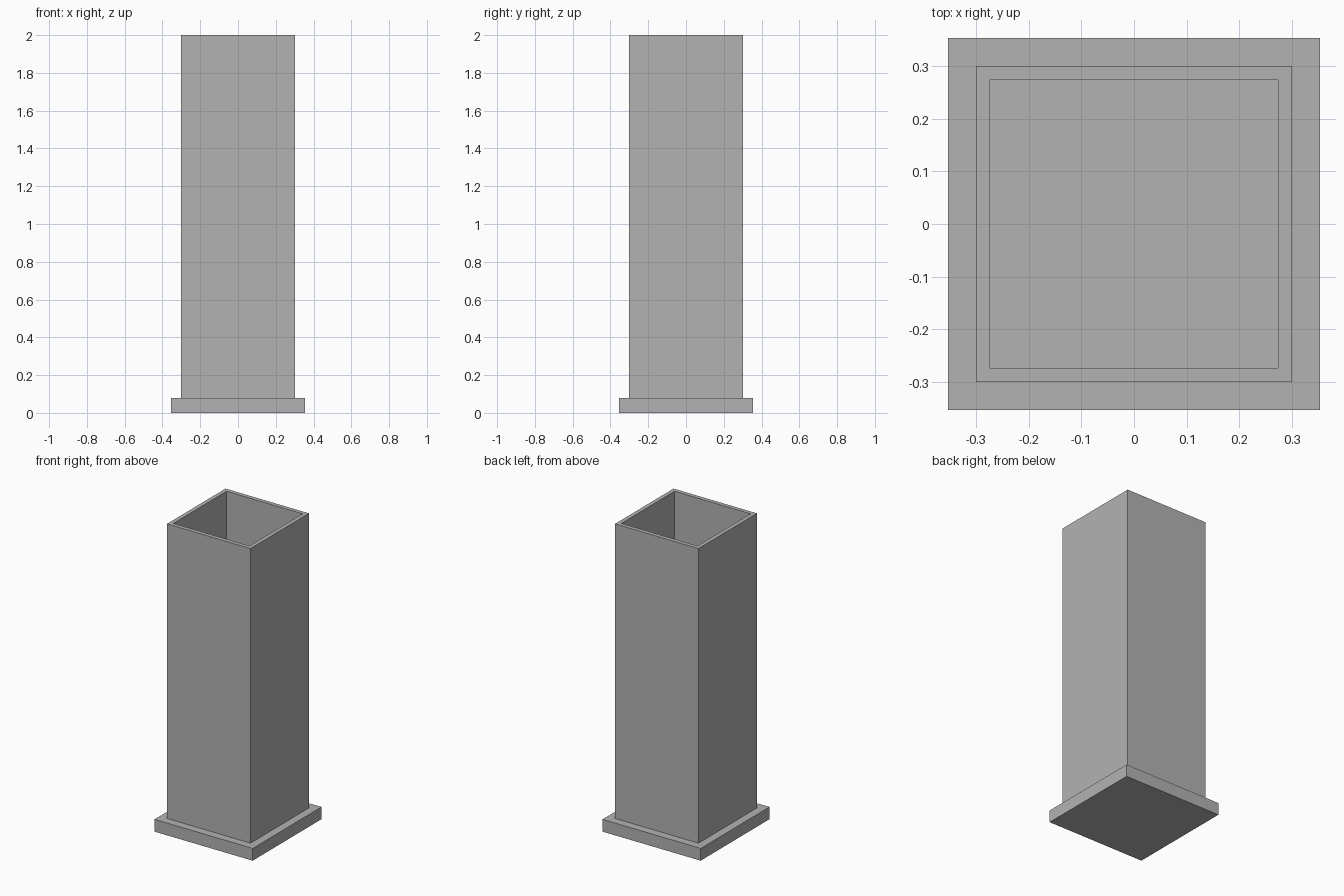
import bpy
import bmesh

cube = bpy.data.objects.get("Cube")
if cube:
    bpy.data.objects.remove(cube, do_unlink=True)

BASE_HALF, BASE_TOP = 0.354, 0.08
TUBE_HALF, BORE_HALF, TUBE_TOP = 0.301, 0.274, 2.0

grey = bpy.data.materials.new("plain grey")
grey.use_nodes = True
colour = (0.45, 0.45, 0.45, 1)
grey.diffuse_color = colour
grey.node_tree.nodes["Principled BSDF"].inputs["Base Color"].default_value = colour


def square(bm, half, z):
    """Four corner vertices of a centred square."""
    signs = [(-1, -1), (1, -1), (1, 1), (-1, 1)]
    return [bm.verts.new((sx * half, sy * half, z)) for sx, sy in signs]


def bridge(bm, a, b):
    """Band of quads between two squares."""
    for i in range(4):
        j = (i + 1) % 4
        bm.faces.new((a[i], a[j], b[j], b[i]))


def finish(bm, name):
    bmesh.ops.recalc_face_normals(bm, faces=bm.faces)
    mesh = bpy.data.meshes.new(name)
    bm.to_mesh(mesh)
    bm.free()
    mesh.materials.append(grey)
    bpy.context.collection.objects.link(bpy.data.objects.new(name, mesh))


# Solid base plate
bm = bmesh.new()
low, high = square(bm, BASE_HALF, 0), square(bm, BASE_HALF, BASE_TOP)
bridge(bm, low, high)
bm.faces.new(low)
bm.faces.new(high)
finish(bm, "base_plate")

# Hollow square tube, open at the top and standing on the plate
bm = bmesh.new()
rings = [square(bm, half, z) for half, z in (
    (TUBE_HALF, BASE_TOP), (TUBE_HALF, TUBE_TOP),
    (BORE_HALF, TUBE_TOP), (BORE_HALF, BASE_TOP))]
for k in range(4):
    bridge(bm, rings[k], rings[(k + 1) % 4])
finish(bm, "square_tube")
